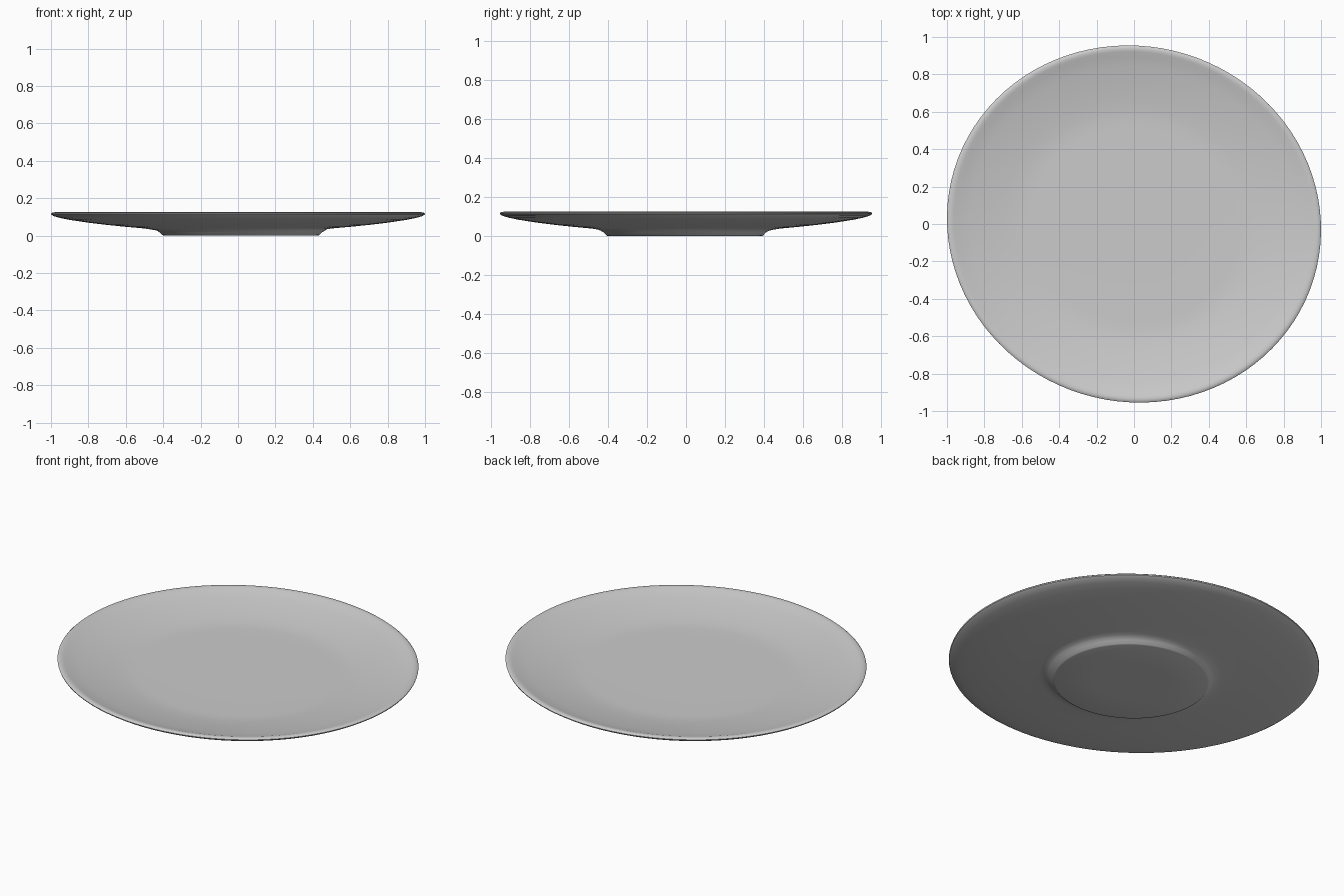
import bpy, bmesh, math
from mathutils import Matrix

if "Cube" in bpy.data.objects:
    bpy.data.objects.remove(bpy.data.objects["Cube"])

# Plate half-profile (radius, height): base centre, foot, underside, rim, well
PROFILE = [(0, 0), (0.2, 0), (0.412, 0), (0.42, 0.003), (0.435, 0.018), (0.452, 0.028),
           (0.475, 0.034), (0.51, 0.039), (0.6, 0.047), (0.7, 0.057), (0.8, 0.069),
           (0.9, 0.084), (0.95, 0.094), (0.985, 0.104), (0.998, 0.112), (1.0, 0.118),
           (0.994, 0.123), (0.98, 0.125), (0.965, 0.122), (0.94, 0.114), (0.88, 0.101),
           (0.78, 0.083), (0.7, 0.071), (0.64, 0.064), (0.6, 0.061), (0.55, 0.06),
           (0.3, 0.06), (0, 0.06)]
SEGMENTS = 96

bm = bmesh.new()
verts = [bm.verts.new((r, 0, z)) for r, z in PROFILE]
edges = [bm.edges.new(pair) for pair in zip(verts, verts[1:])]
bmesh.ops.spin(bm, geom=verts + edges, cent=(0, 0, 0), axis=(0, 0, 1),
               angle=math.tau, steps=SEGMENTS, use_duplicate=False)
bmesh.ops.remove_doubles(bm, verts=bm.verts, dist=1e-4)
bmesh.ops.recalc_face_normals(bm, faces=bm.faces)

# Slightly oval outline, with its long axis turned a little; foot sits off-centre
bm.transform(Matrix.Rotation(math.radians(-17), 4, 'Z')
             @ Matrix.Diagonal((1.0045, 0.95, 1, 1)))
for v in bm.verts:
    if v.co.z < 0.033:
        v.co.x += 0.015
        v.co.y -= 0.006

mesh = bpy.data.meshes.new("plate")
bm.to_mesh(mesh)
bm.free()
plate = bpy.data.objects.new("plate", mesh)
bpy.context.collection.objects.link(plate)
bpy.context.view_layer.objects.active = plate
plate.select_set(True)
bpy.ops.object.shade_smooth_by_angle(angle=math.radians(35))
